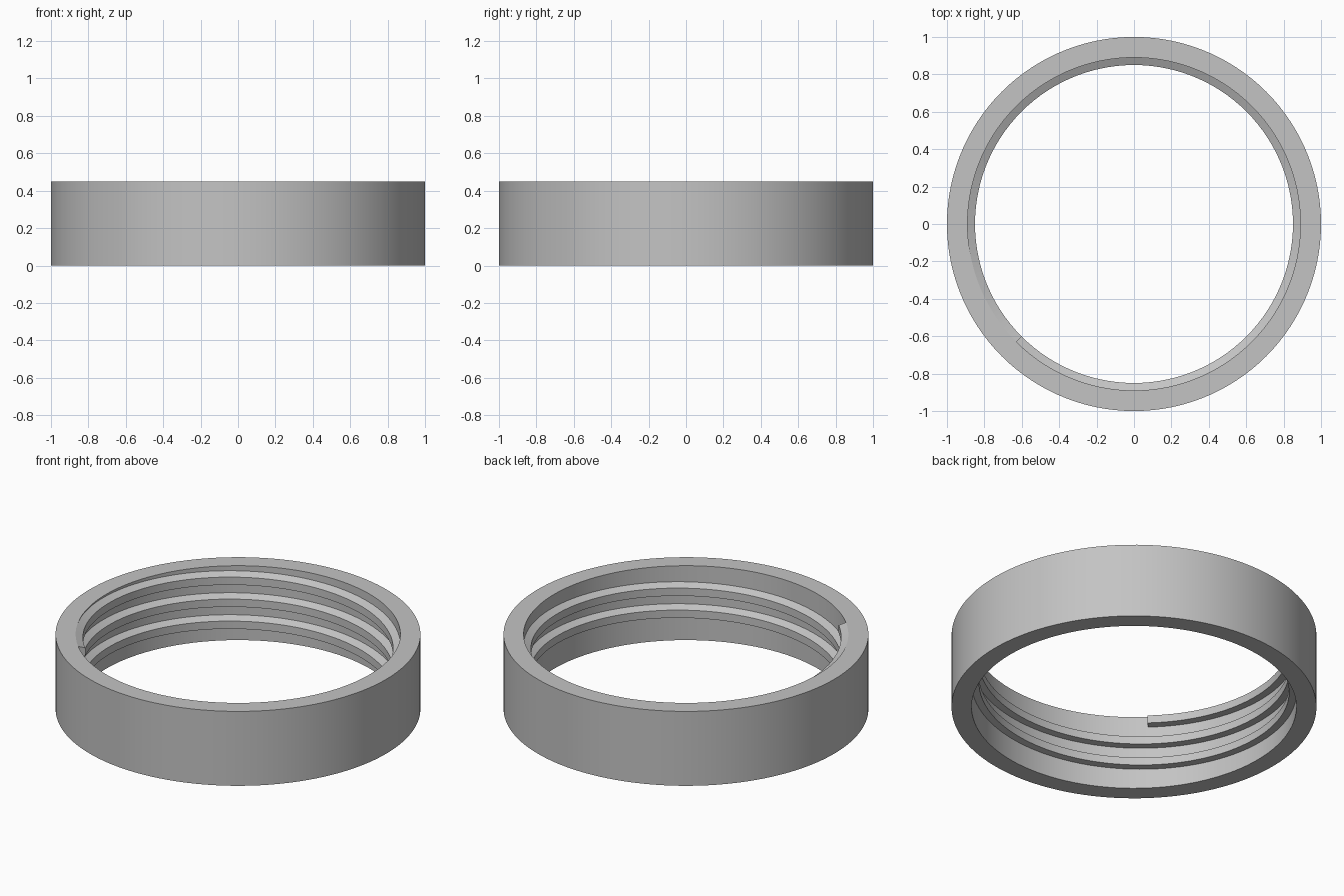
import bpy, bmesh, math

cube = bpy.data.objects.get("Cube")
if cube:
    bpy.data.objects.remove(cube, do_unlink=True)

SEGMENTS = 120
OUTER, ROOT, CREST, HEIGHT = 1.0, 0.89, 0.85, 0.45
PITCH, TURNS, END_ANGLE = 0.133, 2.5, math.radians(225)

grey = bpy.data.materials.new("plain grey")
grey.use_nodes = True
colour = (0.55, 0.55, 0.55, 1)
grey.diffuse_color = colour
grey.node_tree.nodes["Principled BSDF"].inputs["Base Color"].default_value = colour


def sweep(name, profile, start, steps, rise=0.0, closed=False):
    """Carry a closed (radius, height) profile round the z axis."""
    bm = bmesh.new()
    rings = []
    for i in range(steps if closed else steps + 1):
        a = start + math.tau * i / SEGMENTS
        lift = rise * i / SEGMENTS
        rings.append([bm.verts.new((r * math.cos(a), r * math.sin(a), min(z + lift, HEIGHT)))
                      for r, z in profile])
    n = len(profile)
    for i in range(steps):
        lower, upper = rings[i], rings[(i + 1) % len(rings)]
        for j in range(n):
            k = (j + 1) % n
            bm.faces.new((lower[j], upper[j], upper[k], lower[k]))
    if not closed:
        bm.faces.new(rings[0])
        bm.faces.new(rings[-1][::-1])
    bmesh.ops.recalc_face_normals(bm, faces=bm.faces)
    mesh = bpy.data.meshes.new(name)
    bm.to_mesh(mesh)
    bm.free()
    mesh.materials.append(grey)
    obj = bpy.data.objects.new(name, mesh)
    bpy.context.collection.objects.link(obj)
    bpy.ops.object.select_all(action="DESELECT")
    obj.select_set(True)
    bpy.context.view_layer.objects.active = obj
    bpy.ops.object.shade_smooth_by_angle(angle=math.radians(20))
    return obj


# Plain outer band
sweep("ring_band", [(ROOT, 0), (OUTER, 0), (OUTER, HEIGHT), (ROOT, HEIGHT)],
      END_ANGLE, SEGMENTS, closed=True)

# Inner screw thread: flat underside, sloping top, ending flush with the rim
drop = PITCH * TURNS
thread = [(ROOT, 0.385), (ROOT, 0.456), (CREST, 0.436), (CREST, 0.389)]
sweep("inner_thread", [(r, z - drop) for r, z in thread],
      END_ANGLE - math.tau * TURNS, int(SEGMENTS * TURNS), rise=PITCH)
